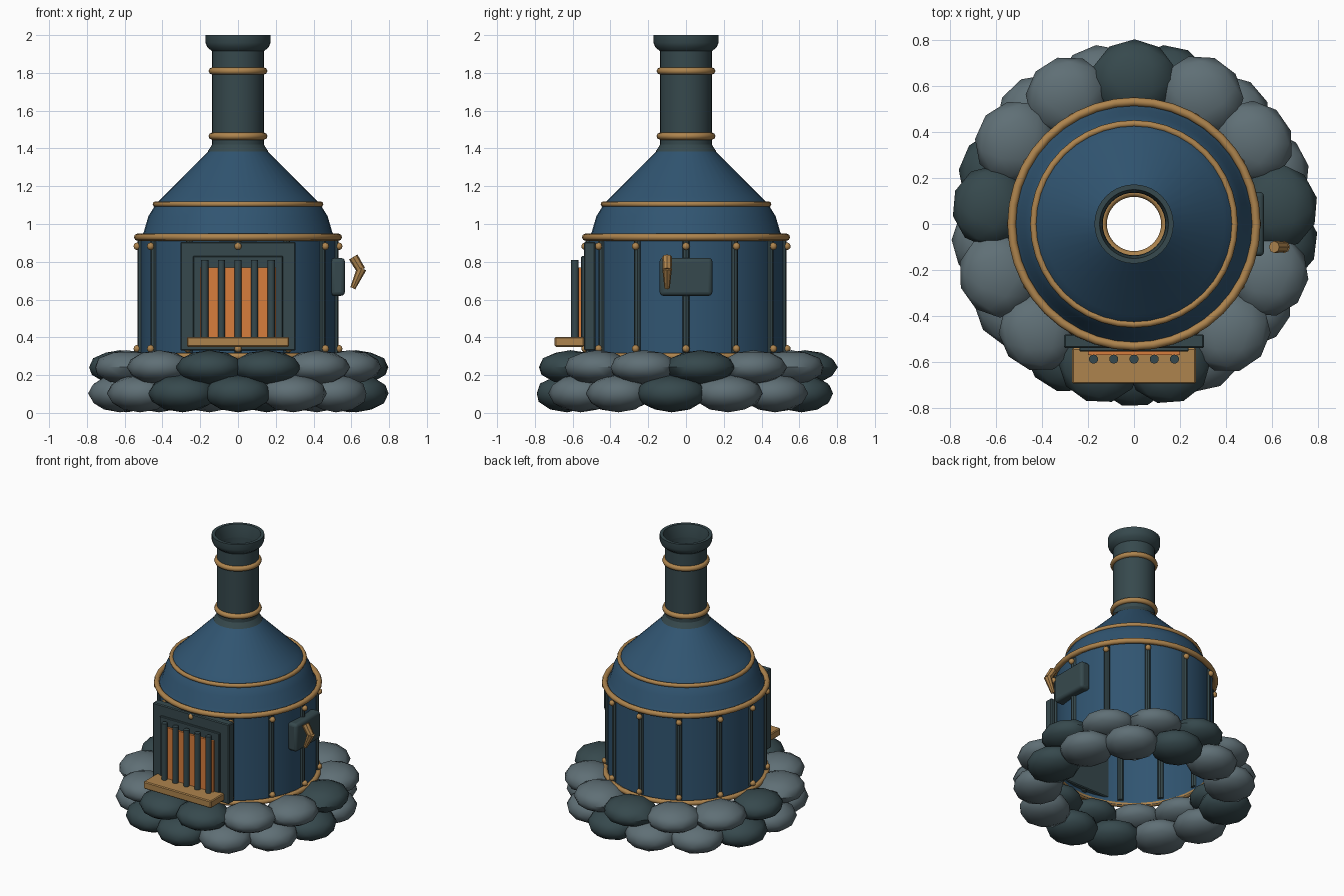
import bpy, math, random
from mathutils import Vector

if "Cube" in bpy.data.objects:
    bpy.data.objects.remove(bpy.data.objects["Cube"])

random.seed(4)

def material(name, rgb):
    m = bpy.data.materials.new(name)
    m.diffuse_color = (*rgb, 1)
    m.use_nodes = True
    m.node_tree.nodes["Principled BSDF"].inputs["Base Color"].default_value = m.diffuse_color
    return m

BLUE = material("blue_enamel", (0.030, 0.090, 0.165))
IRON = material("dark_slate", (0.037, 0.066, 0.074))
STONE = material("grey_stone", (0.115, 0.160, 0.180))
BRASS = material("brass", (0.420, 0.230, 0.075))
FIRE = material("ember_orange", (0.680, 0.205, 0.045))

def finish(name, mat, smooth=40):
    o = bpy.context.object
    o.name = name
    o.data.materials.append(mat)
    if smooth:
        bpy.ops.object.shade_smooth_by_angle(angle=math.radians(smooth))
    return o

def lathe(name, profile, mat, n=40):
    verts = [(r * math.cos(2 * math.pi * i / n), r * math.sin(2 * math.pi * i / n), z)
             for r, z in profile for i in range(n)]
    faces = [(k * n + i, k * n + (i + 1) % n, (k + 1) * n + (i + 1) % n, (k + 1) * n + i)
             for k in range(len(profile) - 1) for i in range(n)]
    me = bpy.data.meshes.new(name)
    me.from_pydata(verts, [], faces)
    o = bpy.data.objects.new(name, me)
    bpy.context.collection.objects.link(o)
    bpy.ops.object.select_all(action='DESELECT')
    bpy.context.view_layer.objects.active = o
    o.select_set(True)
    return finish(name, mat, 30)

def box(name, lo, hi, mat, bevel=0.006, segments=1):
    c = [(a + b) / 2 for a, b in zip(lo, hi)]
    bpy.ops.mesh.primitive_cube_add(size=1, location=c)
    o = bpy.context.object
    o.scale = [b - a for a, b in zip(lo, hi)]
    bpy.ops.object.transform_apply(location=False, rotation=False, scale=True)
    if bevel:
        m = o.modifiers.new("bevel", 'BEVEL')
        m.width, m.segments = bevel, segments
    return finish(name, mat, 40 if segments > 1 else 0)

def rod(name, a, b, r1, r2, mat, n=12):
    a, b = Vector(a), Vector(b)
    bpy.ops.mesh.primitive_cone_add(vertices=n, radius1=r1, radius2=r2, depth=(b - a).length,
                                    location=(a + b) / 2,
                                    rotation=(b - a).to_track_quat('Z', 'Y').to_euler())
    return finish(name, mat)

def ring(name, r, z, t):
    bpy.ops.mesh.primitive_torus_add(major_radius=r, minor_radius=t, major_segments=40,
                                     minor_segments=8, location=(0, 0, z))
    return finish(name, BRASS, 60)

# Two staggered courses of boulders, every third one dark
COUNT = 13
for course, z, h in (("lower", 0.103, 0.1), ("upper", 0.242, 0.09)):
    for i in range(COUNT):
        a = -math.pi / 2 + 2 * math.pi * (i + (0.5 if course == "upper" else 0)) / COUNT
        bpy.ops.mesh.primitive_ico_sphere_add(subdivisions=2, radius=1)
        o = bpy.context.object
        s = random.uniform(0.97, 1.03)
        spin = random.uniform(0, 6.28)
        for v in o.data.vertices:
            x, y, w = v.co
            v.co = ((x * math.cos(spin) - y * math.sin(spin)) * 0.17 * s,
                    (x * math.sin(spin) + y * math.cos(spin)) * 0.182 * s, w * h)
        o.location = (0.63 * math.cos(a), 0.63 * math.sin(a), z)
        o.rotation_euler = (0, 0, a)
        finish(f"{course}_stone_{i}", IRON if i % 3 == 0 else STONE, 35)

# Open barrel body and shoulder cone
lathe("body_wall", [(0.515, 0.29), (0.515, 0.93)], BLUE)
lathe("shoulder_cone", [(0.515, 0.93), (0.498, 0.96), (0.475, 1.04), (0.435, 1.105),
                        (0.395, 1.145), (0.14, 1.40)], BLUE)

# Chimney pipe with flared lip, open all the way through
lathe("chimney", [(0.16, 1.385), (0.137, 1.42), (0.137, 1.915), (0.162, 1.935), (0.172, 1.96),
                  (0.172, 2.0), (0.150, 2.0), (0.139, 1.95), (0.136, 1.91)], IRON)

# Brass hoops
for name, r, z, t in (("base_hoop", 0.53, 0.30, 0.018), ("shoulder_hoop", 0.532, 0.93, 0.019),
                      ("cone_hoop", 0.437, 1.105, 0.015), ("pipe_low_hoop", 0.137, 1.465, 0.019),
                      ("pipe_top_hoop", 0.137, 1.81, 0.019)):
    ring(name, r, z, t)

# Twelve upright ribs with rivets at both ends
for i in range(12):
    a = math.radians(30 * i)
    c, s = math.cos(a), math.sin(a)
    rod(f"rib_{i}", (0.513 * c, 0.513 * s, 0.32), (0.513 * c, 0.513 * s, 0.91), 0.02, 0.02, IRON, 8)
    for end, z in (("low", 0.34), ("high", 0.882)):
        bpy.ops.mesh.primitive_uv_sphere_add(segments=10, ring_count=6, radius=0.02,
                                             location=(0.534 * c, 0.534 * s, z))
        finish(f"rivet_{end}_{i}", BRASS, 60)

# Fire door: plate, raised panel, embers, grate bars and sill
box("door_plate", (-0.305, -0.54, 0.33), (0.305, -0.48, 0.905), IRON)
box("door_panel", (-0.238, -0.555, 0.36), (0.238, -0.53, 0.83), IRON, 0.004)
box("embers", (-0.2, -0.57, 0.38), (0.2, -0.55, 0.77), FIRE, 0)
for i in range(5):
    x = 0.088 * (i - 2)
    rod(f"grate_bar_{i}", (x, -0.588, 0.39), (x, -0.588, 0.81), 0.02, 0.02, IRON, 10)
box("door_sill", (-0.27, -0.695, 0.35), (0.27, -0.54, 0.403), BRASS)

# Side latch box with its bent handle
box("latch_box", (0.49, -0.14, 0.62), (0.566, 0.14, 0.82), IRON, 0.02, 3)
rod("handle_upper", (0.61, -0.1, 0.825), (0.652, -0.1, 0.755), 0.026, 0.024, BRASS, 8)
rod("handle_lower", (0.655, -0.1, 0.765), (0.608, -0.1, 0.66), 0.026, 0.014, BRASS, 8)
